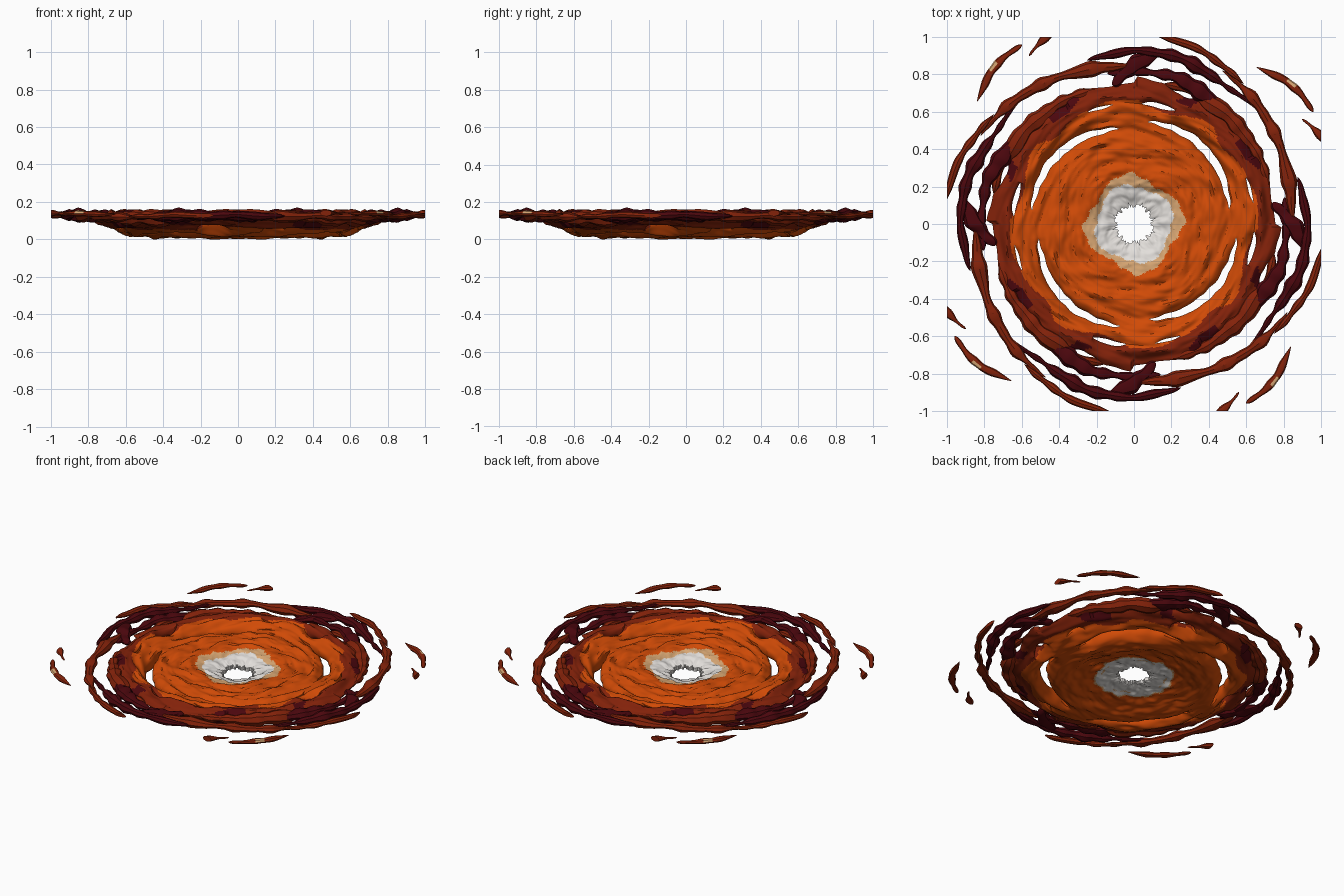
import bpy, bmesh
from math import sin, cos, pi, radians, sqrt, atan2
from mathutils import Vector, noise

cube = bpy.data.objects.get("Cube")
if cube:
    bpy.data.objects.remove(cube)

PALETTE = {
    "hot_white": (0.77, 0.74, 0.71),
    "warm_tan": (0.68, 0.38, 0.17),
    "fire_orange": (0.64, 0.07, 0.002),
    "ember_red": (0.23, 0.016, 0.003),
    "dark_maroon": (0.07, 0.002, 0.004),
}
WHITE, TAN, ORANGE, RED, MAROON = range(5)
materials = []
for mat_name, rgb in PALETTE.items():
    m = bpy.data.materials.new(mat_name)
    m.use_nodes = True
    m.diffuse_color = (*rgb, 1)
    shader = m.node_tree.nodes["Principled BSDF"]
    shader.inputs["Base Color"].default_value = (*rgb, 1)
    shader.inputs["Roughness"].default_value = 0.9
    materials.append(m)

# Height of the disc's upper and lower skin by radius
TOP = [(.08, .078), (.15, .095), (.25, .122), (.4, .128), (.5, .125), (.6, .138), (.68, .15), (.8, .135)]
BOTTOM = [(.08, .05), (.2, .048), (.3, .036), (.42, .01), (.5, .012), (.58, .022), (.64, .045),
          (.68, .065), (.8, .095)]


def lerp(table, x):
    """Value at x of a piecewise linear table, held flat past its ends."""
    for a, b in zip(table, table[1:]):
        if x <= b[0]:
            t = max(0, (x - a[0]) / (b[0] - a[0]))
            return a[1] + t * (b[1] - a[1])
    return table[-1][1]


def swirl(r, ang, fr, fa, seed=0.0):
    """Spiral streak noise that repeats every quarter turn."""
    p = 4 * (ang + 0.9 * r)
    lean = r + 0.03 * cos(p + seed)
    return noise.noise(Vector((lean * fr + seed, fa * cos(p) + 0.37, fa * sin(p) + 0.61)))


def polar(r, ang, z):
    return Vector((r * cos(ang), r * sin(ang), max(z, 0)))


def skin(bm, sections, closed, colour):
    """Join looped cross-sections with quads; cap the ends if open."""
    rows = [[bm.verts.new(p) for p in s] for s in sections]
    count, m = len(rows), len(rows[0])
    for i in range(count if closed else count - 1):
        a, b = rows[i], rows[(i + 1) % count]
        for j in range(m):
            k = (j + 1) % m
            f = bm.faces.new((a[j], b[j], b[k], a[k]))
            f.material_index = colour(f, i, j)
    if not closed:
        for row in (rows[0], rows[-1]):
            bm.faces.new(row).material_index = colour(None, 0, 0)


def finish(bm, name):
    bmesh.ops.recalc_face_normals(bm, faces=bm.faces[:])
    mesh = bpy.data.meshes.new(name)
    bm.to_mesh(mesh)
    bm.free()
    for m in materials:
        mesh.materials.append(m)
    ob = bpy.data.objects.new(name, mesh)
    bpy.context.collection.objects.link(ob)
    bpy.ops.object.select_all(action="DESELECT")
    ob.select_set(True)
    bpy.context.view_layer.objects.active = ob
    bpy.ops.object.shade_smooth_by_angle(angle=radians(35))


def opening(deg, start, end):
    """0 outside a slot's span, rising to 1 in its middle."""
    t = (deg % 90 - start) / (end - start)
    return sin(pi * t) ** 0.6 if 0 < t < 1 else 0


# Borders between the disc's rings, as (radius, slot width, closure)
def hole(deg):
    return 0.098 + 0.022 * swirl(0.1, radians(deg), 5, 3.5), 0, 0.3


def main_slot(deg):
    o = opening(deg, 9, 82)
    r = lerp([(0, .53), (10, .512), (25, .53), (60, .557), (80, .55), (90, .53)], deg % 90)
    return r + 0.012 * swirl(r, radians(deg), 5, 2), 0.042 * o, o


def small_slot(deg):
    o = opening(deg, 70, 86) + 0.6 * opening(deg, 11, 22)
    return 0.645 + 0.015 * swirl(0.6, radians(deg), 5, 1.5), 0.026 * o, o


def rim(deg):
    tooth = ((deg % 90) / 30 % 1) ** 3
    return 0.75 + 0.035 * tooth + 0.03 * swirl(0.7, radians(deg), 5, 2), 0, 1


def disc_colour(face, i, j):
    c = face.calc_center_median()
    r, ang = c.xy.length, atan2(c.y, c.x)
    s = swirl(r, ang, 6, 0.8, 9.3)
    under = c.z < 0.08 and r > 0.2
    if r + 0.02 * s < (0.23 if under else 0.203 + 0.012 * sin(4 * ang)):
        return WHITE
    if r + 0.03 * s < (0.24 if under else 0.248 + 0.022 * cos(4 * ang - 0.6)):
        return TAN
    if r + 0.06 * s < (0.655 if under else 0.64):
        return ORANGE
    return MAROON if r > 0.69 and s > 0.12 else RED


def ring(name, inner, outer, steps, turns=288):
    """Closed ring of the disc between two borders, thinned at open edges."""
    sections = []
    for i in range(turns):
        deg = 360 * i / turns
        ang = radians(deg)
        ra, wa, ca = inner(deg)
        rb, wb, cb = outer(deg)
        ra, rb = ra + wa / 2, rb - wb / 2
        top, low = [], []
        for j in range(steps + 1):
            r = ra + (rb - ra) * j / steps
            zt, zb = lerp(TOP, r), lerp(BOTTOM, r)
            rough = 0.25 + 0.75 * min(1, r / 0.35)
            zt += rough * (0.022 * swirl(r, ang, 19, 0.6, 0.3) + 0.01 * swirl(r, ang, 42, 1.2, 5.4))
            zb += rough * (0.018 * swirl(r, ang, 18, 0.6, 30.2) + 0.008 * swirl(r, ang, 40, 1.2, 40.7))
            mid, half = (zt + zb) / 2, max(0.004, (zt - zb) / 2)
            half *= 1 - ca * (1 - sqrt(min(1, (r - ra) / 0.05 + 0.01)))
            half *= 1 - cb * (1 - sqrt(min(1, (rb - r) / 0.05 + 0.01)))
            top.append(polar(r, ang, mid + half))
            low.append(polar(r, ang, mid - half))
        sections.append(top + low[::-1])
    bm = bmesh.new()
    skin(bm, sections, True, disc_colour)
    finish(bm, name)


ring("inner_disc", hole, main_slot, 48)
ring("middle_disc", main_slot, small_slot, 12)
ring("outer_disc", small_slot, rim, 14)


def strand(name, path, width, colour, z, thick, fleck=False, steps=48, sides=8):
    """Ragged tapering wisp along (degrees, radius) points, four times around."""
    path = sorted(path)
    bm = bmesh.new()
    for q in range(4):
        sections = []
        for i in range(steps + 1):
            t = i / steps
            deg = path[0][0] + t * (path[-1][0] - path[0][0])
            ang, r = radians(deg + 90 * q), lerp(path, deg)
            rag = noise.noise(Vector((deg * 0.17, r * 9, z * 50)))
            shift = noise.noise(Vector((deg * 0.09, 7.3, r * 5)))
            size = max(0.06, sin(pi * t) ** 0.55 * (1 + 0.9 * rag))
            loop = []
            for k in range(sides):
                a = 2 * pi * k / sides
                loop.append(polar(r + 0.012 * shift + width / 2 * size * cos(a), ang,
                                  z + 0.012 * shift + thick / 2 * size * sin(a)))
            sections.append(loop)
        lo, hi = steps * 0.4, steps * 0.55
        skin(bm, sections, False,
             lambda f, i, j: TAN if fleck and lo < i < hi and j in (0, 1) else colour)
    # Trim to the square extent
    for side in (Vector((1, 0, 0)), Vector((-1, 0, 0)), Vector((0, 1, 0)), Vector((0, -1, 0))):
        cut = bmesh.ops.bisect_plane(bm, geom=bm.verts[:] + bm.edges[:] + bm.faces[:],
                                     plane_co=side, plane_no=side, clear_outer=True)
        edges = [e for e in cut["geom_cut"] if isinstance(e, bmesh.types.BMEdge)]
        if edges:
            for f in bmesh.ops.holes_fill(bm, edges=edges)["faces"]:
                f.material_index = colour
    finish(bm, name)


# Wisps circling the disc
strand("long_outer_wisp", [(84, 1.02), (66, .987), (52, .957)], 0.05, RED, 0.13, 0.04)
strand("red_middle_wisp", [(60, .955), (45, .925), (30, .885), (16, .86), (0, .845)],
       0.065, RED, 0.125, 0.05)
strand("dark_outer_wisp", [(16, .91), (0, .92), (-12, .92), (-23, .90), (-34, .89), (-46, .90)],
       0.055, MAROON, 0.125, 0.05)
strand("dark_inner_wisp", [(10, .82), (-13, .815), (-32, .78), (-50, .745)],
       0.08, MAROON, 0.12, 0.06)
strand("wisp_joint", [(9, .76), (1, .84), (-8, .90)], 0.11, MAROON, 0.12, 0.06)
strand("rim_wisp", [(78, .765), (55, .76), (35, .755), (15, .745)], 0.08, RED, 0.112, 0.07)

# Loose fragments at the corners
strand("corner_fragment", [(52, 1.065), (43.5, 1.112), (38, 1.126), (32, 1.128)],
       0.05, RED, 0.135, 0.035, fleck=True)
strand("edge_fragment", [(32, 1.06), (25, 1.1), (20, 1.13)], 0.045, RED, 0.135, 0.03)
